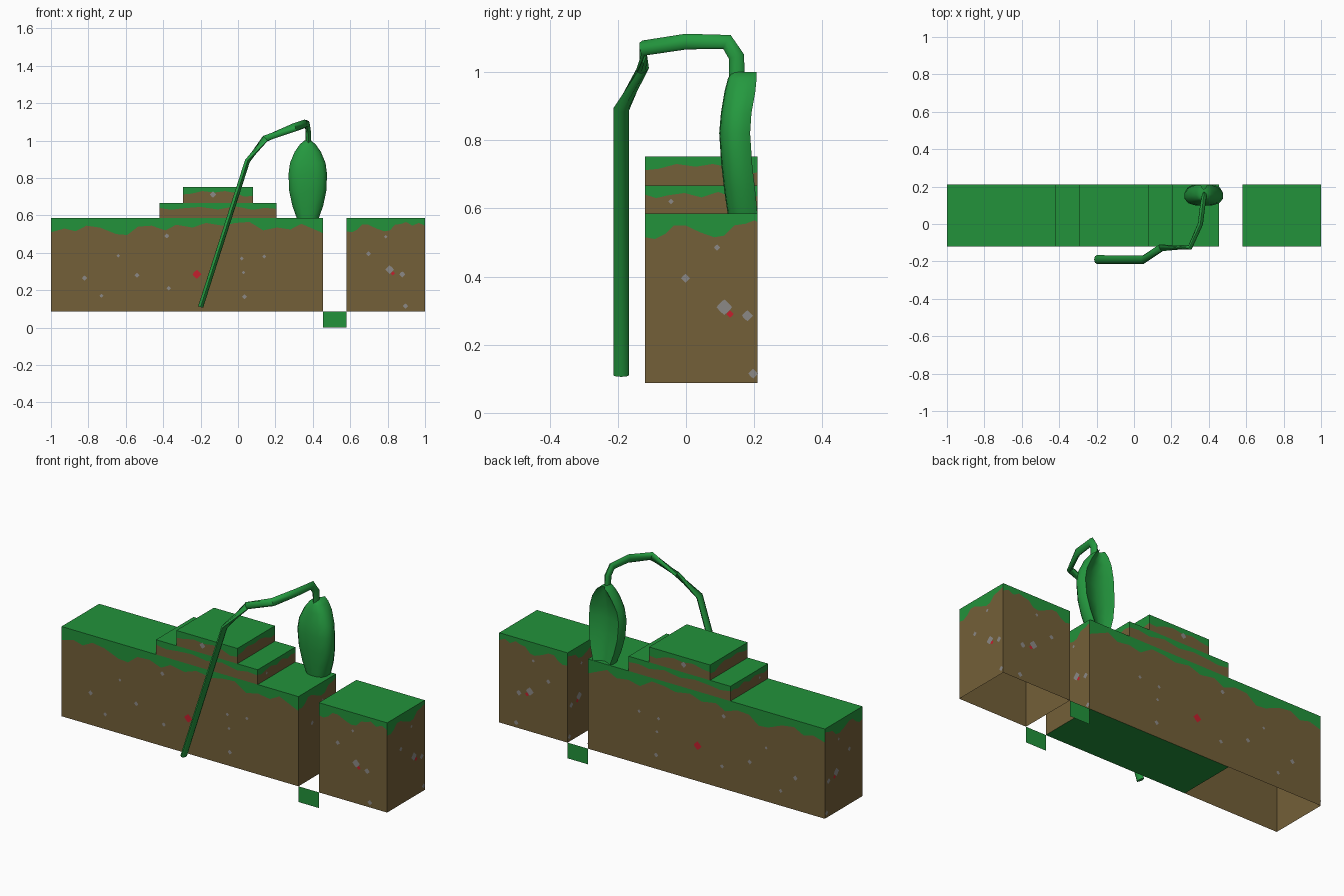
import bpy, bmesh, math
from mathutils import Vector as V

if "Cube" in bpy.data.objects:
    bpy.data.objects.remove(bpy.data.objects["Cube"])

COLORS = {"grass": (0.016, 0.29, 0.043), "plant": (0.018, 0.32, 0.05),
          "soil": (0.172, 0.115, 0.040), "stone": (0.26, 0.25, 0.24), "red_speck": (0.55, 0.014, 0.026)}
MATS = {}
for n, c in COLORS.items():
    MATS[n] = bpy.data.materials.new(n)
    MATS[n].diffuse_color = (*c, 1)
NAMES = list(COLORS)
Y0, Y1 = -0.12, 0.21
Z = V((0, 0, 1))


def finish(bm, name, smooth=None):
    me = bpy.data.meshes.new(name)
    bm.to_mesh(me)
    bm.free()
    ob = bpy.data.objects.new(name, me)
    bpy.context.collection.objects.link(ob)
    for n in NAMES:
        me.materials.append(MATS[n])
    if smooth:
        bpy.context.view_layer.objects.active = ob
        ob.select_set(True)
        bpy.ops.object.shade_smooth_by_angle(angle=math.radians(smooth))
        ob.select_set(False)
    return ob


def face(bm, pts, mat):
    f = bm.faces.new([bm.verts.new(p) for p in pts])
    f.material_index = NAMES.index(mat)


def wall(bm, a, b, z0, z1, prof, specks=(), stretch=1.0, flip=False):
    """Upright wall from a to b (outside on the right): soil below, ragged grass edge above."""
    pts = [(f * stretch, z) for f, z in prof]
    while pts[-2][0] >= 1:
        pts.pop()
    (fa, za), (fb, zb) = pts[-2:]
    pts[-1] = (1.0, za + (zb - za) * (1 - fa) / (fb - fa))
    if flip:
        pts = [(1 - f, z) for f, z in reversed(pts)]
    a, b = V((*a, 0)), V((*b, 0))
    d = (b - a).normalized()
    out = d.cross(Z)
    for (f0, g0), (f1, g1) in zip(pts, pts[1:]):
        p, q = a.lerp(b, f0), a.lerp(b, f1)
        face(bm, [p + Z * z0, q + Z * z0, q + Z * g1, p + Z * g0], "soil")
        face(bm, [p + Z * g0, q + Z * g1, q + Z * z1, p + Z * z1], "grass")
    for i, (f, z, r, mat) in enumerate(specks):
        f *= stretch
        if f > 0.96:
            continue
        c = a.lerp(b, 1 - f if flip else f) + Z * z + out * (0.002 + 0.001 * (mat == "red_speck"))
        face(bm, [c + r * (1 - 0.25 * (k % 2)) * (d * math.cos(k * math.pi / 4) + Z * math.sin(k * math.pi / 4))
                  for k in range(8)], mat)


def block(name, x0, x1, z0, z1, prof, specks, sprof, sspecks, side):
    """Earth block, open underneath."""
    bm = bmesh.new()
    wall(bm, (x0, Y0), (x1, Y0), z0, z1, prof, specks)
    wall(bm, (x1, Y1), (x0, Y1), z0, z1, prof, specks, flip=True)
    wall(bm, (x1, Y0), (x1, Y1), z0, z1, sprof, sspecks, side)
    wall(bm, (x0, Y1), (x0, Y0), z0, z1, sprof, sspecks, side, flip=True)
    face(bm, [(x0, Y0, z1), (x1, Y0, z1), (x1, Y1, z1), (x0, Y1, z1)], "grass")
    return bm


# ragged grass edges, as (fraction along wall, height)
LONG = [(0, .51), (.05, .53), (.09, .515), (.13, .545), (.18, .535), (.24, .50), (.28, .495), (.32, .54),
        (.37, .545), (.42, .52), (.46, .55), (.52, .535), (.57, .56), (.63, .545), (.68, .56), (.73, .565),
        (.78, .52), (.83, .535), (.88, .525), (.92, .555), (.96, .53), (1, .505)]
SHORT = [(0, .515), (.07, .51), (.14, .525), (.2, .55), (.28, .55), (.38, .53), (.48, .515), (.55, .52),
         (.62, .55), (.7, .555), (.76, .565), (.84, .545), (.92, .56), (1, .545)]
TIER1 = [(0, .64), (.1, .63), (.2, .638), (.35, .645), (.5, .632), (.65, .648), (.8, .63), (.9, .64), (1, .635)]
TIER2 = [(0, .712), (.12, .716), (.28, .73), (.45, .722), (.6, .73), (.75, .72), (.88, .70), (1, .705)]

S, R = "stone", "red_speck"
spots = [(-.82, .265, .014), (-.38, .49, .013), (-.64, .385, .009), (-.37, .21, .012), (-.54, .28, .013),
         (-.73, .17, .011), (.035, .165, .013), (.43, .17, .015), (.14, .38, .01), (.4, .43, .008),
         (.02, .37, .01), (.03, .295, .009)]
long_specks = [((x + 1) / 1.455, z, r, S) for x, z, r in spots] + [((-.22 + 1) / 1.455, .285, .024, R)]
short_specks = [(.28, .395, .013, S), (.55, .31, .023, S), (.71, .285, .016, S), (.5, .485, .009, S),
                (.75, .115, .014, S), (.59, .29, .011, R)]

# ground blocks and stacked tiers
bm = block("main", -1, .455, .087, .585, LONG, long_specks, SHORT, short_specks, 1.28)
# underside panel that covers part of the open bottom
face(bm, [(-.42, Y0, .087), (-.42, Y1, .087), (.455, Y1, .087), (.455, Y0, .087)], "grass")
finish(bm, "main_ground")
finish(block("side", .58, 1, .087, .585, SHORT, short_specks, SHORT, short_specks, 1.28), "side_ground")
finish(block("t1", -.42, .205, .585, .667, TIER1, [], TIER1, [(.23, .62, .008, S)], 1), "lower_tier")
finish(block("t2", -.295, .08, .667, .752, TIER2, [(.43, .711, .017, S)], TIER2, [], 1), "upper_tier")

# thin green panels below the gap, front and back
bm = bmesh.new()
face(bm, [(.455, Y0, 0), (.58, Y0, 0), (.58, Y0, .087), (.455, Y0, .087)], "grass")
face(bm, [(.58, Y1, 0), (.455, Y1, 0), (.455, Y1, .087), (.58, Y1, .087)], "grass")
finish(bm, "gap_panels")


def loft(name, rings, smooth):
    bm = bmesh.new()
    vs = [[bm.verts.new(p) for p in r] for r in rings]
    n = len(vs[0])
    for r0, r1 in zip(vs, vs[1:]):
        for k in range(n):
            bm.faces.new([r0[k], r0[(k + 1) % n], r1[(k + 1) % n], r1[k]])
    bm.faces.new(vs[0][::-1])
    bm.faces.new(vs[-1])
    bmesh.ops.recalc_face_normals(bm, faces=bm.faces)
    for f in bm.faces:
        f.material_index = NAMES.index("plant")
    finish(bm, name, smooth)


# stem: flattened tube along a bent path; second vector is the wide direction
path = [((-.2, -.19, .11), (0, 1, 0)), ((.05, -.19, .89), (0, 1, 0)), ((.145, -.127, 1.01), (0, 1, 1)),
        ((.30, -.125, 1.07), (0, 0, 1)), ((.355, 0, 1.089), (0, 0, 1)), ((.37, .12, 1.088), (0, .4, 1)),
        ((.376, .148, 1.045), (0, 1, .6)), ((.376, .15, .97), (0, 1, 0))]
P = [V(p) for p, w in path]
rings = []
for i, (p, w) in enumerate(path):
    t = ((P[min(i + 1, 7)] - P[i]).normalized() + (P[i] - P[max(i - 1, 0)]).normalized()).normalized()
    w = V(w)
    w = (w - t * w.dot(t)).normalized()
    n = t.cross(w)
    rings.append([P[i] + w * .023 * math.cos(k * math.pi / 4) + n * .014 * math.sin(k * math.pi / 4)
                  for k in range(8)])
loft("stem", rings, 50)

# pod: cupped lobe with a bulging front and a hollow back; rows are (height, half width, y front, y back)
rows = [(.583, .058, .125, .21), (.65, .082, .115, .203), (.73, .099, .106, .194), (.82, .103, .10, .188),
        (.88, .095, .105, .192), (.94, .07, .115, .203), (.98, .042, .125, .207), (1.0, .018, .135, .207)]
half = [(.45, .0), (.8, .12), (1, .4), (1, .75), (.88, 1), (.45, .78)]
section = [(0, -.03)] + half + [(0, .68)] + [(-u, v) for u, v in reversed(half)]
loft("pod", [[(.373 + u * w, a + v * (b - a), z) for u, v in section] for z, w, a, b in rows], 60)

for m in bpy.data.materials:
    if m.users and not m.is_grease_pencil:
        m.use_nodes = True
        m.node_tree.nodes["Principled BSDF"].inputs["Base Color"].default_value = m.diffuse_color
